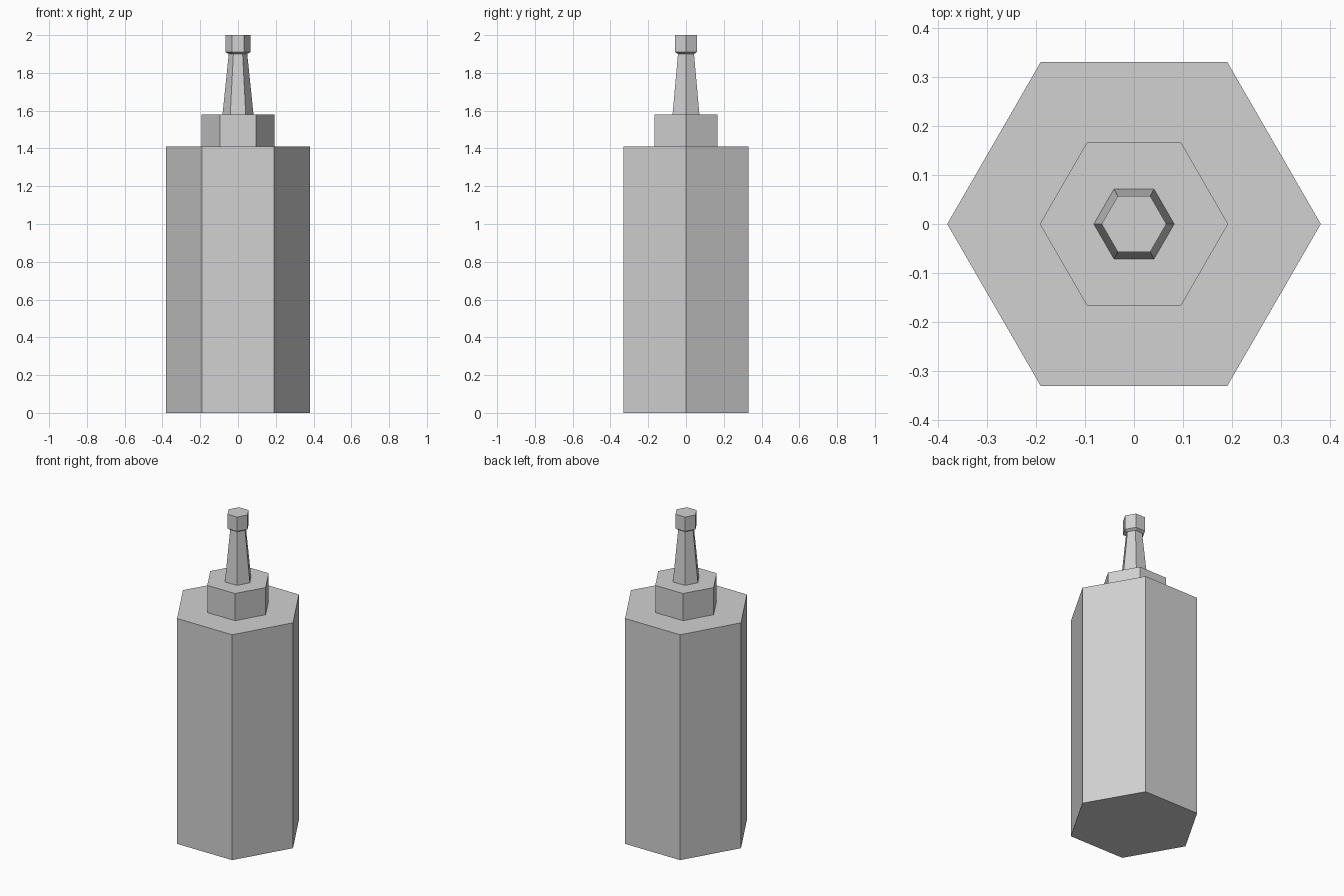
import bpy
import bmesh
from math import cos, sin, tau

cube = bpy.data.objects.get("Cube")
if cube:
    bpy.data.objects.remove(cube, do_unlink=True)

SIDES = 6

grey = bpy.data.materials.new("light grey")
grey.use_nodes = True
colour = (0.64, 0.64, 0.64, 1)
grey.diffuse_color = colour
grey.node_tree.nodes["Principled BSDF"].inputs["Base Color"].default_value = colour


def hex_part(name, profile, cap_bottom=False, cap_top=False):
    """Sweep a (radius, height) profile, listed bottom to top, around six sides."""
    bm = bmesh.new()
    rings = [[bm.verts.new((r * cos(tau * i / SIDES), r * sin(tau * i / SIDES), z))
              for i in range(SIDES)] for r, z in profile]
    for low, high in zip(rings, rings[1:]):
        for i in range(SIDES):
            j = (i + 1) % SIDES
            bm.faces.new((low[i], low[j], high[j], high[i]))
    if cap_bottom:
        bm.faces.new(rings[0][::-1])
    if cap_top:
        bm.faces.new(rings[-1])
    mesh = bpy.data.meshes.new(name)
    bm.to_mesh(mesh)
    bm.free()
    mesh.materials.append(grey)
    obj = bpy.data.objects.new(name, mesh)
    bpy.context.collection.objects.link(obj)
    return obj


BODY_R, COLLAR_R, NOZZLE_R, NECK_R, TIP_R = 0.381, 0.192, 0.082, 0.049, 0.066
BODY_TOP, COLLAR_TOP, NECK_TOP = 1.41, 1.58, 1.9

# Body with its flat shoulder
hex_part("body", [(BODY_R, 0), (BODY_R, BODY_TOP), (COLLAR_R, BODY_TOP)], cap_bottom=True)

# Collar with its flat upper ledge
hex_part("collar", [(COLLAR_R, BODY_TOP), (COLLAR_R, COLLAR_TOP), (NOZZLE_R, COLLAR_TOP)])

# Tapered nozzle
hex_part("nozzle", [(NOZZLE_R, COLLAR_TOP), (NECK_R, NECK_TOP)])

# Wider tip with a short flared underside
hex_part("nozzle_tip", [(NECK_R, NECK_TOP), (TIP_R, 1.91), (TIP_R, 2)], cap_top=True)
